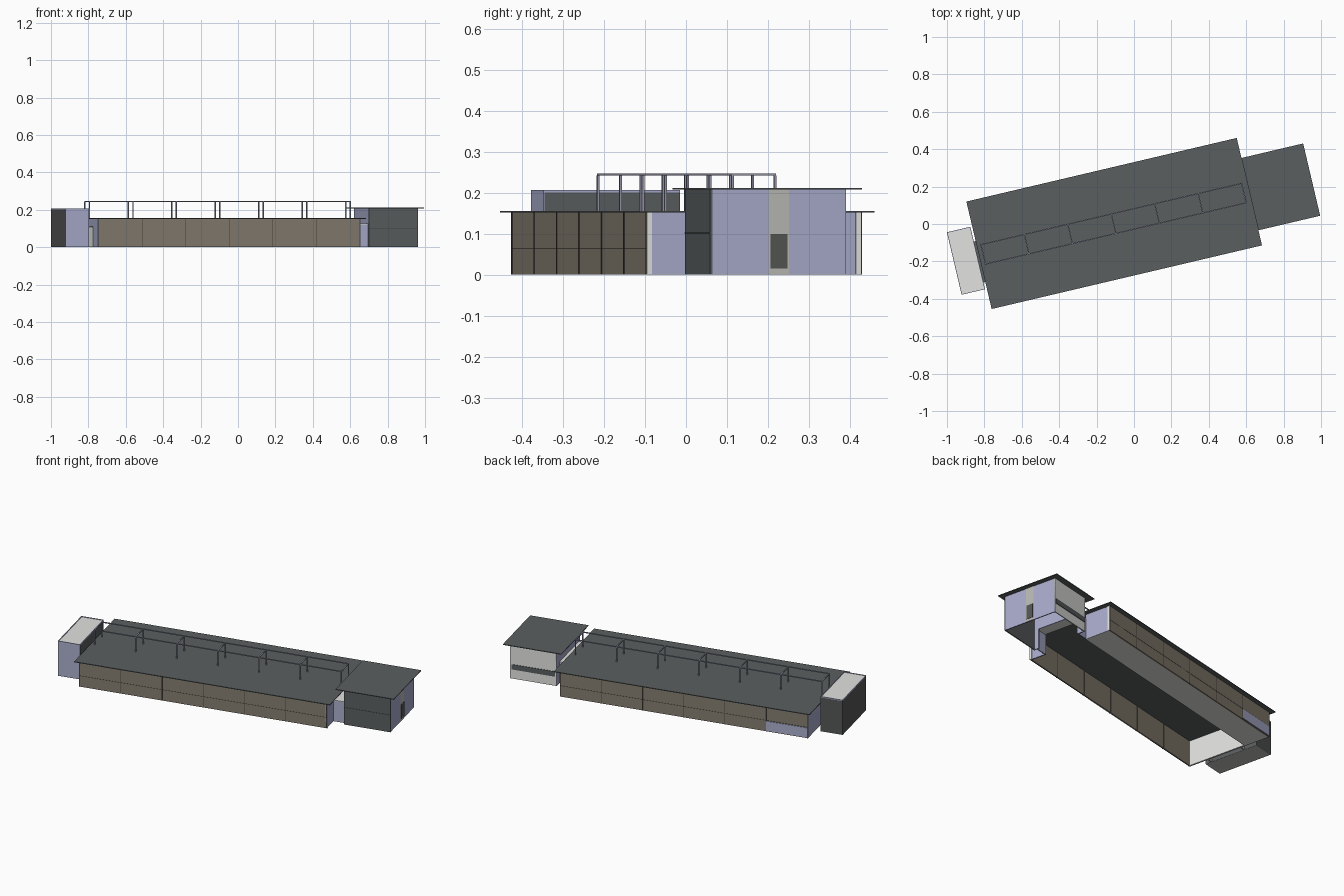
import bpy, bmesh, math
from mathutils import Matrix, Vector

if "Cube" in bpy.data.objects:
    bpy.data.objects.remove(bpy.data.objects["Cube"])

# Building axes: u runs along the hall, v across it, turned from the world axes
TURN = Matrix.Rotation(math.radians(13.24), 4, 'Z')


def material(name, r, g, b):
    m = bpy.data.materials.new(name)
    lin = [((c / 255 + 0.055) / 1.055) ** 2.4 for c in (r, g, b)]
    m.diffuse_color = (*lin, 1)
    m.use_nodes = True
    m.node_tree.nodes["Principled BSDF"].inputs["Base Color"].default_value = m.diffuse_color
    return m


slate = material("slate_roof", 90, 95, 96)
brown = material("brown_panel", 133, 125, 111)
lavender = material("lavender_wall", 170, 172, 204)
dark = material("dark_cladding", 84, 87, 85)
pale = material("pale_wall", 226, 226, 224)
grey = material("grey_wall", 186, 186, 182)
trim = material("dark_trim", 72, 69, 64)
steel = material("steel_frame", 150, 152, 170)


def box(name, u, v, z, mat):
    """Box from (min, max) ranges in building axes."""
    bm = bmesh.new()
    bmesh.ops.create_cube(bm, size=1)
    size = Vector([r[1] - r[0] for r in (u, v, z)])
    mid = Vector([(r[0] + r[1]) / 2 for r in (u, v, z)])
    bm.transform(TURN @ Matrix.Translation(mid) @ Matrix.Diagonal((*size, 1)))
    me = bpy.data.meshes.new(name)
    bm.to_mesh(me)
    bm.free()
    me.materials.append(mat)
    ob = bpy.data.objects.new(name, me)
    bpy.context.collection.objects.link(ob)
    return ob


# Main hall
U0, U1, V0, V1, H = -0.822, 0.612, -0.243, 0.295, 0.152
box("hall_roof", (-0.845, 0.64), (-0.268, 0.322), (H, 0.156), slate)
for side, v, out in (("front", V0, -1), ("back", V1, 1)):
    def depth(a, b):
        return tuple(sorted((v + out * a, v + out * b)))
    box(side + "_wall", (U0, U1), depth(-0.008, 0), (0, H), brown)
    for i in range(7):
        u = U0 + (U1 - U0) * i / 6
        box(side + "_mullion", (u - 0.0012, u + 0.0012), depth(-0.009, 0.002), (0, H), trim)
    box(side + "_rail", (U0, U1), depth(0, 0.001), (0.064, 0.0655), trim)
box("back_window", (U0, -0.585), (V1, V1 + 0.003), (0.004, 0.062), lavender)
box("floor_strip", (U0, U1), (0.13, V1 - 0.008), (0, 0.003), pale)

# Hall end walls
box("left_end_inner", (U0, U0 + 0.006), (V0, V1), (0, H), pale)
box("left_end_outer", (U0 - 0.004, U0), (V0, V1), (0, H), lavender)
box("right_end_wall_front", (U1 - 0.006, U1), (V0, -0.14), (0, H), lavender)
box("right_end_wall_back", (U1 - 0.006, U1), (0.13, V1), (0, H), lavender)
for v in (V0, V1 - 0.013):
    box("corner_post", (U1, U1 + 0.003), (v, v + 0.013), (0, H), pale)

# Right block with overhanging roof
A, B, C, D, T = 0.68, 0.95, -0.163, 0.178, 0.208
box("right_block_roof", (0.64, 0.979), (-0.185, 0.212), (T, 0.212), slate)
box("right_block_front", (A, B), (C, C + 0.006), (0, T), slate)
box("right_block_seam", (A, B), (C - 0.001, C), (0.101, 0.103), trim)
box("right_block_end", (B - 0.006, B), (C + 0.006, D), (0, T), lavender)
box("right_block_inner_front", (A, A + 0.006), (C + 0.006, -0.13), (0, T), lavender)
box("right_block_inner_back", (A, A + 0.006), (0.13, D), (0, T), lavender)
box("right_block_inner_top", (A, A + 0.006), (-0.13, 0.13), (0.12, T), lavender)
box("right_block_back", (A, B), (D - 0.006, D), (0, T), pale)
box("back_dark_band", (A + 0.01, B - 0.01), (D, D + 0.003), (0.055, 0.085), slate)
box("end_door_strip", (B, B + 0.002), (-0.017, 0.034), (0, T), grey)
box("end_door_grille", (B + 0.002, B + 0.004), (-0.012, 0.03), (0.015, 0.1), dark)

# Passages joining the blocks
box("right_passage_canopy", (U1, A), (-0.145, 0.135), (0.122, 0.126), pale)
for v in (-0.145, 0.13):
    box("right_passage_wall", (U1, A), (v, v + 0.005), (0, 0.122), lavender)
box("left_passage_canopy", (-0.855, U0), (-0.12, 0.105), (0.106, 0.111), slate)
for v in (-0.12, 0.1):
    box("left_passage_wall", (-0.855, U0), (v, v + 0.005), (0, 0.106), grey)

# Left block: dark cladding, lavender front, pale top inside a thin rim
L0, L1, F0, F1 = -0.984, -0.855, -0.154, 0.186
box("left_block_body", (L0, L1 - 0.003), (F0, F1), (0.002, 0.201), dark)
box("left_block_inner", (L1 - 0.003, L1), (F0, F1), (0.002, 0.201), slate)
box("left_block_floor", (L0, L1), (F0, F1), (0, 0.002), grey)
box("left_block_front", (L0, L1), (F0 - 0.003, F0), (0, 0.207), lavender)
box("left_block_top", (L0 + 0.004, L1 - 0.004), (F0, F1 - 0.004), (0.201, 0.204), pale)
for name, u, v in (("rim_left", (L0, L0 + 0.004), (F0, F1)),
                   ("rim_right", (L1 - 0.004, L1), (F0, F1)),
                   ("rim_back", (L0 + 0.004, L1 - 0.004), (F1 - 0.004, F1))):
    box(name, u, v, (0.201, 0.207), lavender)

# Steel frames standing on the roof, tied by two long rails
R0, R1, ROWS, TOP = -0.822, 0.61, (-0.027, 0.08), 0.247
for v in ROWS:
    box("roof_rail", (R0, R1), (v - 0.003, v + 0.003), (TOP - 0.005, TOP), steel)
for i in range(7):
    u = R0 + (R1 - R0) * i / 6
    span = (u - 0.003, u + 0.003)
    box("frame_crossbar", span, ROWS, (TOP - 0.005, TOP), steel)
    for v in ROWS:
        box("frame_post", span, (v - 0.003, v + 0.003), (0.156, TOP - 0.005), steel)
